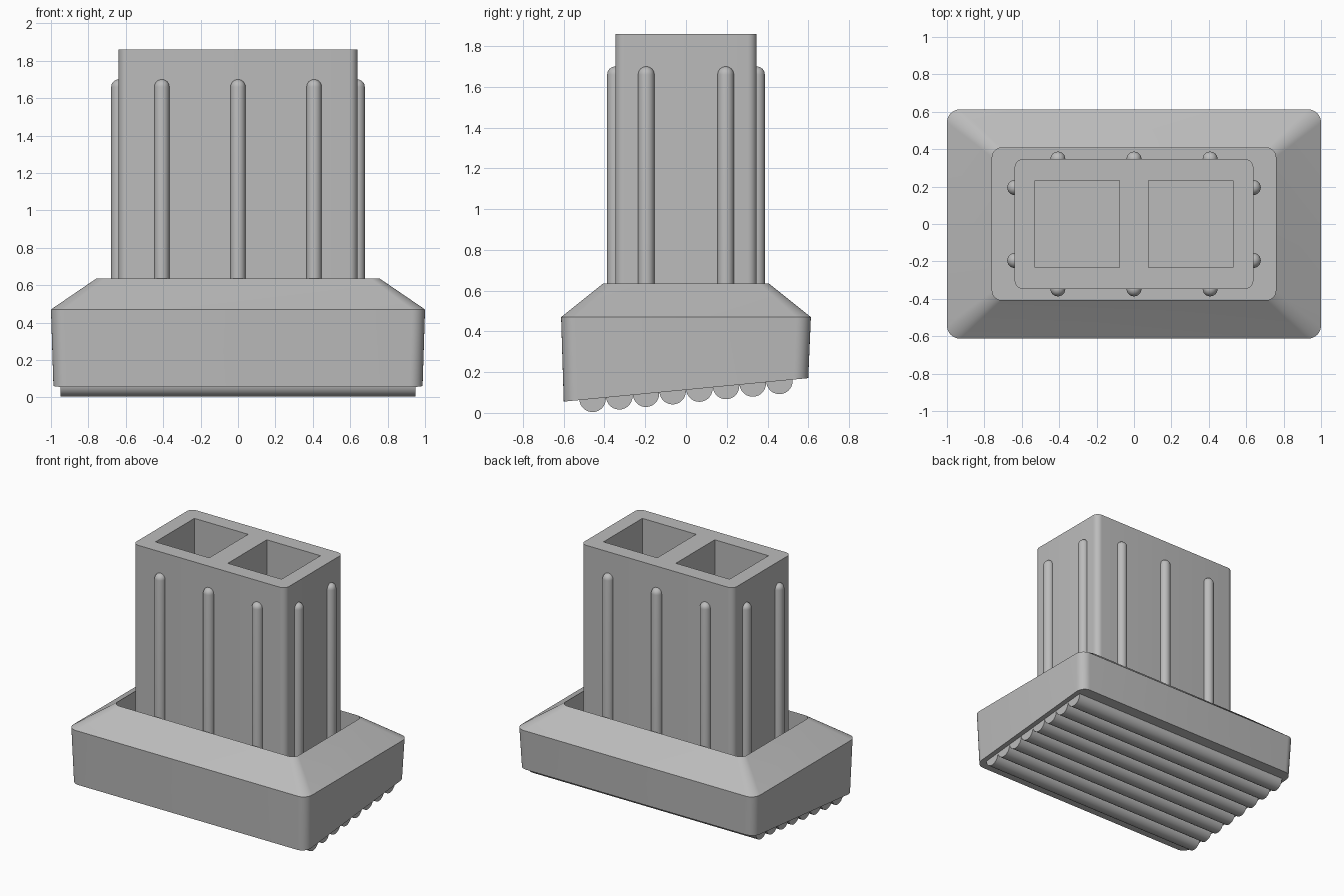
import bpy, bmesh, math
from mathutils import Vector

if "Cube" in bpy.data.objects:
    bpy.data.objects.remove(bpy.data.objects["Cube"], do_unlink=True)

grey = bpy.data.materials.new("grey rubber")
grey.use_nodes = True
grey.diffuse_color = (0.5, 0.5, 0.5, 1)
grey.node_tree.nodes["Principled BSDF"].inputs["Base Color"].default_value = (0.5, 0.5, 0.5, 1)

FLOOR = 0.25
BOX_X, BOX_Y, BOX_TOP = 0.638, 0.347, 1.86


def underside(y):
    """Height of the sloping sole at depth y."""
    return 0.113 + 0.096 * y


def finish(name, bm):
    bmesh.ops.recalc_face_normals(bm, faces=bm.faces)
    mesh = bpy.data.meshes.new(name)
    bm.to_mesh(mesh)
    bm.free()
    mesh.materials.append(grey)
    obj = bpy.data.objects.new(name, mesh)
    bpy.context.collection.objects.link(obj)
    return obj


def smooth(obj, angle=30):
    bpy.ops.object.select_all(action='DESELECT')
    obj.select_set(True)
    bpy.context.view_layer.objects.active = obj
    bpy.ops.object.shade_smooth_by_angle(angle=math.radians(angle))


def rounded_ring(bm, hx, hy, radius, height, steps=8):
    """Rounded rectangle loop; height is a function of y."""
    ring = []
    for k, (sx, sy) in enumerate([(1, 1), (-1, 1), (-1, -1), (1, -1)]):
        for i in range(steps + 1):
            a = math.pi / 2 * (k + i / steps)
            x = sx * (hx - radius) + radius * math.cos(a)
            y = sy * (hy - radius) + radius * math.sin(a)
            ring.append(bm.verts.new((x, y, height(y))))
    return ring


def loft(name, sections):
    """Closed solid through a stack of rounded rectangles."""
    bm = bmesh.new()
    rings = [rounded_ring(bm, *s) for s in sections]
    for a, b in zip(rings, rings[1:]):
        n = len(a)
        for i in range(n):
            j = (i + 1) % n
            bm.faces.new((a[i], a[j], b[j], b[i]))
    bm.faces.new(rings[0])
    bm.faces.new(rings[-1])
    return finish(name, bm)


# Foot: sloping sole, tapered wall, chamfered collar and sunken well
foot = loft("foot_shell", [
    (0.987, 0.6, 0.07, underside),
    (1.0, 0.613, 0.07, lambda y: 0.47),
    (0.758, 0.407, 0.05, lambda y: 0.635),
    (0.758, 0.407, 0.05, lambda y: FLOOR),
])
smooth(foot)

# Upright insert
insert = loft("insert_block", [
    (BOX_X, BOX_Y, 0.045, lambda y: FLOOR),
    (BOX_X, BOX_Y, 0.045, lambda y: BOX_TOP),
])

# Two square sockets cut down through the insert
bm = bmesh.new()
for side in (-1, 1):
    cube = bmesh.ops.create_cube(bm, size=1)["verts"]
    bmesh.ops.scale(bm, verts=cube, vec=(0.45, 0.465, 2))
    bmesh.ops.translate(bm, verts=cube, vec=(side * 0.303, 0, FLOOR + 1.05))
cutter = finish("socket_cutter", bm)
cutter.hide_render = True
cut = insert.modifiers.new("sockets", 'BOOLEAN')
cut.operation = 'DIFFERENCE'
cut.solver = 'EXACT'
cut.object = cutter
smooth(insert)
bpy.ops.object.modifier_apply(modifier=cut.name)
bpy.data.objects.remove(cutter, do_unlink=True)


# Round-topped grip ribs on all four sides
def rib(name, x, y, radius=0.04, top=1.70):
    bm = bmesh.new()
    profile = [bm.verts.new((radius, 0, FLOOR))]
    for i in range(7):
        a = math.pi / 2 * i / 6
        profile.append(bm.verts.new((radius * math.cos(a), 0, top - radius + radius * math.sin(a))))
    edges = [bm.edges.new(pair) for pair in zip(profile, profile[1:])]
    bmesh.ops.spin(bm, geom=profile + edges, axis=(0, 0, 1), cent=(0, 0, 0),
                   angle=math.tau, steps=24, use_merge=False)
    bmesh.ops.remove_doubles(bm, verts=bm.verts, dist=0.0005)
    bmesh.ops.translate(bm, verts=bm.verts, vec=Vector((x, y, 0)))
    smooth(finish(name, bm), 40)


for side, label in ((-1, "front"), (1, "back")):
    for i in (-1, 0, 1):
        rib(f"{label}_rib_{i + 2}", i * 0.407, side * BOX_Y)
for side, label in ((-1, "right"), (1, "left")):
    for i in (-1, 1):
        rib(f"{label}_rib_{(i + 3) // 2}", side * BOX_X, i * 0.195)

# Rounded tread bars along the sole
for i in range(8):
    bm = bmesh.new()
    bmesh.ops.create_cone(bm, cap_ends=True, segments=40, radius1=0.065, radius2=0.065, depth=1.9)
    y = (i - 3.5) * 0.131
    for v in bm.verts:
        v.co = (v.co.z, v.co.x + y, v.co.y + underside(y))
    smooth(finish(f"tread_bar_{i + 1}", bm))
